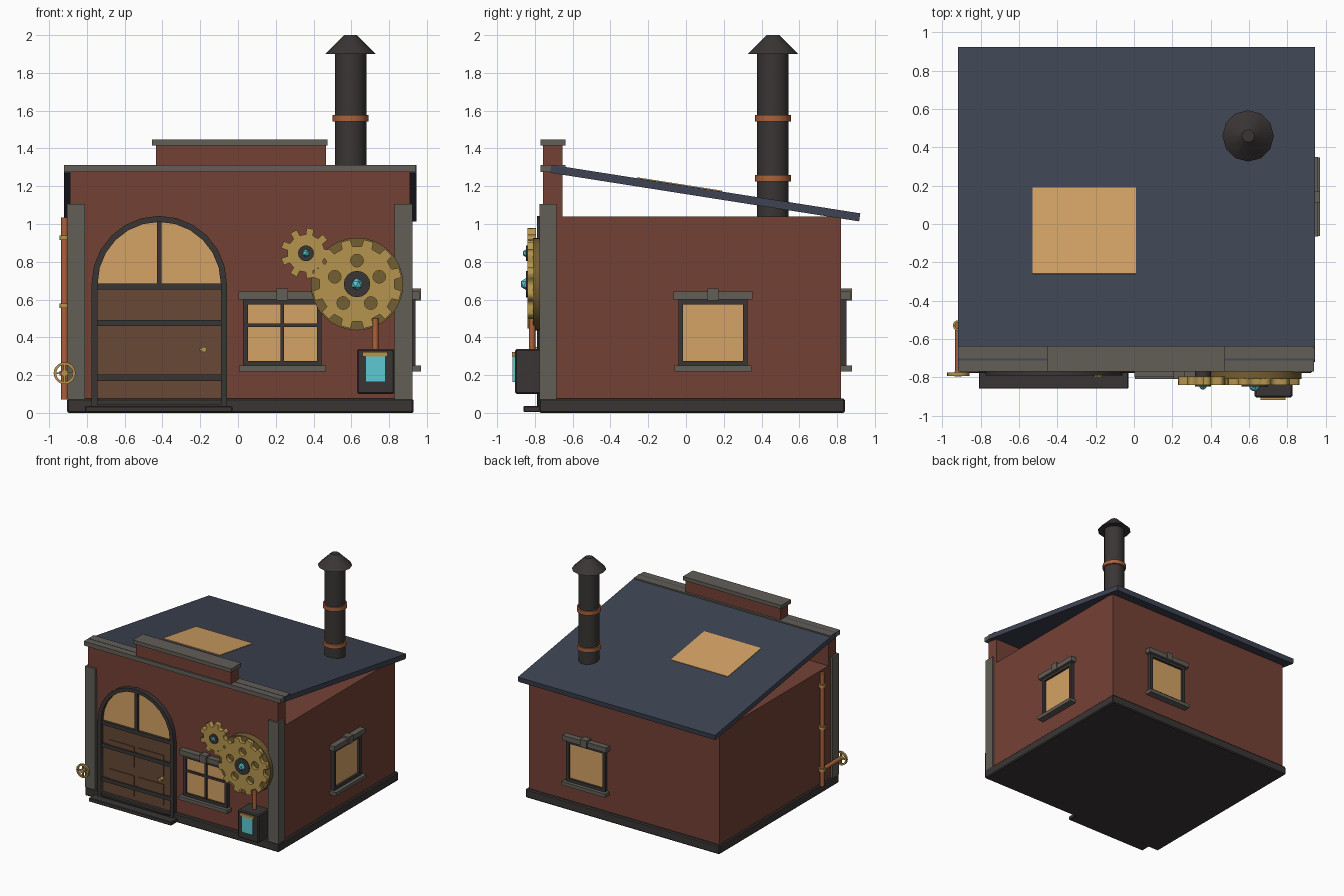
import bpy, bmesh, math
from mathutils import Matrix, Vector

if "Cube" in bpy.data.objects:
    bpy.data.objects.remove(bpy.data.objects["Cube"])


def material(name, rgb):
    m = bpy.data.materials.new(name)
    lin = [((c / 255 + 0.055) / 1.055) ** 2.4 for c in rgb]
    m.diffuse_color = (*lin, 1)
    m.use_nodes = True
    m.node_tree.nodes["Principled BSDF"].inputs["Base Color"].default_value = m.diffuse_color
    return m


BRICK = material("brick red", (116, 65, 53))
STONE = material("stone grey", (98, 94, 87))
IRON = material("dark iron", (58, 53, 53))
SLATE = material("slate blue", (62, 68, 83))
GLASS = material("warm glass", (212, 163, 101))
WOOD = material("door wood", (103, 72, 53))
BRASS = material("brass", (181, 149, 78))
OLD_BRASS = material("aged brass", (116, 94, 50))
COPPER = material("copper", (170, 98, 60))
CYAN = material("glowing cyan", (92, 202, 212))


def finish(name, bm, mat, smooth=False):
    me = bpy.data.meshes.new(name)
    bmesh.ops.recalc_face_normals(bm, faces=bm.faces)
    bm.to_mesh(me)
    bm.free()
    me.materials.append(mat)
    ob = bpy.data.objects.new(name, me)
    bpy.context.collection.objects.link(ob)
    if smooth:
        bpy.ops.object.select_all(action='DESELECT')
        ob.select_set(True)
        bpy.context.view_layer.objects.active = ob
        bpy.ops.object.shade_smooth_by_angle(angle=math.radians(35))
    return ob


def boxes(name, spans, mat, bevel=0, frame=Matrix()):
    """Boxes given as (x0, x1, y0, y1, z0, z1), placed in a local frame."""
    bm = bmesh.new()
    for x0, x1, y0, y1, z0, z1 in spans:
        bmesh.ops.create_cube(bm, size=1, matrix=frame
                              @ Matrix.Translation(((x0 + x1) / 2, (y0 + y1) / 2, (z0 + z1) / 2))
                              @ Matrix.Diagonal((x1 - x0, y1 - y0, z1 - z0, 1)))
    if bevel:
        bmesh.ops.bevel(bm, geom=bm.edges[:], offset=bevel, segments=1, affect='EDGES')
    return finish(name, bm, mat)


def rods(name, items, mat, sides=12):
    """Cylinders or cones given as (start, end, start radius, end radius)."""
    bm = bmesh.new()
    for a, b, r0, r1 in items:
        a, b = Vector(a), Vector(b)
        rot = (b - a).to_track_quat('Z', 'Y').to_matrix().to_4x4()
        bmesh.ops.create_cone(bm, cap_ends=True, segments=sides, radius1=r0, radius2=r1,
                              depth=(b - a).length, matrix=Matrix.Translation((a + b) / 2) @ rot)
    return finish(name, bm, mat, smooth=True)


def plate(name, loops, y0, y1, mat):
    """Upright plate from (x, z) outlines; inner outlines become holes."""
    cu = bpy.data.curves.new(name, 'CURVE')
    cu.dimensions, cu.fill_mode, cu.extrude = '2D', 'BOTH', (y1 - y0) / 2
    for pts in loops:
        sp = cu.splines.new('POLY')
        sp.points.add(len(pts) - 1)
        for p, (x, z) in zip(sp.points, pts):
            p.co = (x, z, 0, 1)
        sp.use_cyclic_u = True
    cu.materials.append(mat)
    ob = bpy.data.objects.new(name, cu)
    ob.location.y, ob.rotation_euler.x = (y0 + y1) / 2, math.pi / 2
    bpy.context.collection.objects.link(ob)
    bpy.ops.object.select_all(action='DESELECT')
    ob.select_set(True)
    bpy.context.view_layer.objects.active = ob
    bpy.ops.object.convert(target='MESH')


def circle(cx, cz, r, n, start=0.0, sweep=2 * math.pi, closed=True):
    k = n if closed else n - 1
    return [(cx + r * math.cos(start + sweep * i / k),
             cz + r * math.sin(start + sweep * i / k)) for i in range(n)]


# Building shell
boxes("base_plinth", [(-0.905, 0.93, -0.778, 0.842, 0, 0.075)], IRON, 0.008)
boxes("walls", [(-0.89, 0.91, -0.75, 0.82, 0.07, 1.04)], BRICK)
boxes("parapet", [(-0.89, 0.91, -0.757, -0.655, 1.035, 1.275),
                  (-0.435, 0.465, -0.757, -0.655, 1.305, 1.42)], BRICK)
boxes("parapet_caps", [(-0.92, 0.94, -0.77, -0.637, 1.275, 1.312),
                       (-0.455, 0.475, -0.77, -0.637, 1.415, 1.447)], STONE)
boxes("corner_pilasters", [(-0.905, -0.81, -0.775, -0.685, 0.07, 1.105),
                           (0.828, 0.925, -0.775, -0.685, 0.07, 1.105)], STONE)

# Sloping roof and skylight, laid in the roof plane
slope = math.atan2(0.257, 1.635)
roof = Matrix.Translation((0.01, 0.105, 1.185)) @ Matrix.Rotation(-slope, 4, 'X')
boxes("roof", [(-0.93, 0.935, -0.828, 0.828, -0.043, 0)], SLATE, 0, roof)
boxes("skylight", [(-0.54, 0.0, -0.37, 0.086, -0.004, 0.005)], GLASS, 0, roof)

# Chimney
cx, cy = 0.596, 0.46
rods("chimney_pipe", [((cx, cy, 1.03), (cx, cy, 1.905), 0.083, 0.083)], IRON, 16)
rods("chimney_cap", [((cx, cy, 1.9), (cx, cy, 2.0), 0.134, 0.033)], IRON, 12)
rods("chimney_bands", [((cx, cy, z - 0.017), (cx, cy, z + 0.017), 0.095, 0.095)
                       for z in (1.56, 1.242)], COPPER, 16)


# Windows: local x runs along the wall, local -y points outward
def window(name, x, y, turn, w, bars):
    f = Matrix.Translation((x, y, 0)) @ Matrix.Rotation(turn, 4, 'Z')
    b = 0.025
    frame = [(-w, -w + b, -0.03, 0.01, 0.245, 0.605), (w - b, w, -0.03, 0.01, 0.245, 0.605),
             (-w, w, -0.03, 0.01, 0.245, 0.275), (-w, w, -0.03, 0.01, 0.575, 0.605)]
    if bars:
        frame += [(-0.009, 0.009, -0.025, 0.01, 0.26, 0.59),
                  (-w + b, w - b, -0.024, 0.01, 0.455, 0.473)]
    boxes(name + "_frame", frame, IRON, 0, f)
    boxes(name + "_glass", [(-w + 0.01, w - 0.01, -0.012, 0.01, 0.26, 0.59)], GLASS, 0, f)
    boxes(name + "_lintel", [(-w - 0.025, w + 0.025, -0.05, 0.01, 0.6, 0.642)], STONE, 0, f)
    boxes(name + "_keystone", [(-0.03, 0.03, -0.06, 0.01, 0.594, 0.658)], STONE, 0, f)
    boxes(name + "_sill", [(-w - 0.022, w + 0.022, -0.06, 0.01, 0.22, 0.25)], STONE, 0, f)


window("front_window", 0.235, -0.75, 0, 0.208, True)
window("side_window", 0.91, 0.143, math.pi / 2, 0.183, False)
window("back_window", 0.355, 0.82, math.pi, 0.183, False)

# Arched door
dx, dz = -0.417, 0.685


def arch(r, bottom):
    return [(dx + r, bottom)] + circle(dx, dz, r, 13, 0, math.pi, False) + [(dx - r, bottom)]


plate("door_frame", [arch(0.358, 0.035), arch(0.326, 0.045)], -0.79, -0.745, IRON)
plate("door_fanlight", [arch(0.335, 0.66)], -0.76, -0.745, GLASS)
boxes("door_leaf", [(dx - 0.33, dx + 0.33, -0.765, -0.745, 0.035, 0.66)], WOOD)
boxes("door_panels", [(x, x + 0.238, -0.772, -0.76, z, z + 0.175)
                      for x in (-0.68, -0.402) for z in (0.112, 0.36)], WOOD)
boxes("door_straps", [(dx - 0.33, dx + 0.33, -0.782, -0.76, z, z + 0.032)
                      for z in (0.17, 0.46, 0.652)]
      + [(dx - 0.013, dx + 0.013, -0.782, -0.75, 0.67, 1.02)], IRON)
rods("door_knob", [((-0.18, -0.76, 0.335), (-0.18, -0.8, 0.335), 0.015, 0.015)], BRASS)
boxes("handle_lever", [(-0.205, -0.18, -0.798, -0.788, 0.33, 0.342)], BRASS)
boxes("door_step", [(-0.81, -0.03, -0.86, -0.76, 0.004, 0.036)], IRON, 0.004)


# Gears on the facade
def gear(name, x, z, root, tip, teeth, phase, hub, gem, holes):
    pts, step = [], 2 * math.pi / teeth
    for i in range(teeth):
        for r, t in ((root, -0.27), (tip, -0.21), (tip, 0.21), (root, 0.27)):
            a = phase + (i + t) * step
            pts.append((x + r * math.cos(a), z + r * math.sin(a)))
    plate(name, [pts] + holes, -0.84, -0.795, BRASS)
    rods(name + "_hub", [((x, -0.75, z), (x, -0.848, z), hub, hub)], IRON, 16)
    bm = bmesh.new()
    bmesh.ops.create_icosphere(bm, subdivisions=1, radius=gem,
                               matrix=Matrix.Translation((x, -0.845, z)))
    finish(name + "_gem", bm, CYAN)


gx, gz = 0.63, 0.682
spots = [math.radians(90 + 72 * i) for i in range(5)]
gear("large_gear", gx, gz, 0.2, 0.238, 12, math.radians(15), 0.07, 0.033,
     [circle(gx + 0.124 * math.cos(a), gz + 0.124 * math.sin(a), 0.034, 12) for a in spots])
rods("gear_backplate", [((gx, -0.75, gz), (gx, -0.81, gz), 0.245, 0.245)], OLD_BRASS, 32)
gear("small_gear", 0.36, 0.845, 0.1, 0.134, 9, math.radians(80), 0.042, 0.022, [])

# Meter box with feed pipe
boxes("meter_box", [(0.63, 0.828, -0.905, -0.75, 0.1, 0.338)], IRON, 0.008)
boxes("meter_screen", [(0.674, 0.782, -0.918, -0.9, 0.163, 0.305)], CYAN)
boxes("meter_trim", [(0.66, 0.792, -0.92, -0.9, 0.298, 0.322)], BRASS)
rods("meter_pipe", [((0.727, -0.815, 0.33), (0.727, -0.815, 0.5), 0.017, 0.017)], COPPER)

# Side pipe with clamps and a valve wheel
px, py, pz = -0.918, -0.53, 0.21
rods("side_pipe", [((px, py, 0.07), (px, py, 1.035), 0.019, 0.019),
                   ((px, py, pz), (px, -0.79, pz), 0.017, 0.017)], COPPER)
rods("pipe_clamps", [((px, py, z - 0.012), (px, py, z + 0.012), 0.028, 0.028)
                     for z in (0.21, 0.568, 0.928)], BRASS)
plate("valve_wheel", [circle(px, pz, 0.058, 20), circle(px, pz, 0.044, 20)],
      -0.793, -0.775, BRASS)
boxes("valve_spokes", [(px - 0.05, px + 0.05, -0.79, -0.779, pz - 0.005, pz + 0.005),
                       (px - 0.005, px + 0.005, -0.79, -0.779, pz - 0.05, pz + 0.05)], BRASS)
rods("valve_hub", [((px, -0.77, pz), (px, -0.797, pz), 0.018, 0.018)], BRASS)
